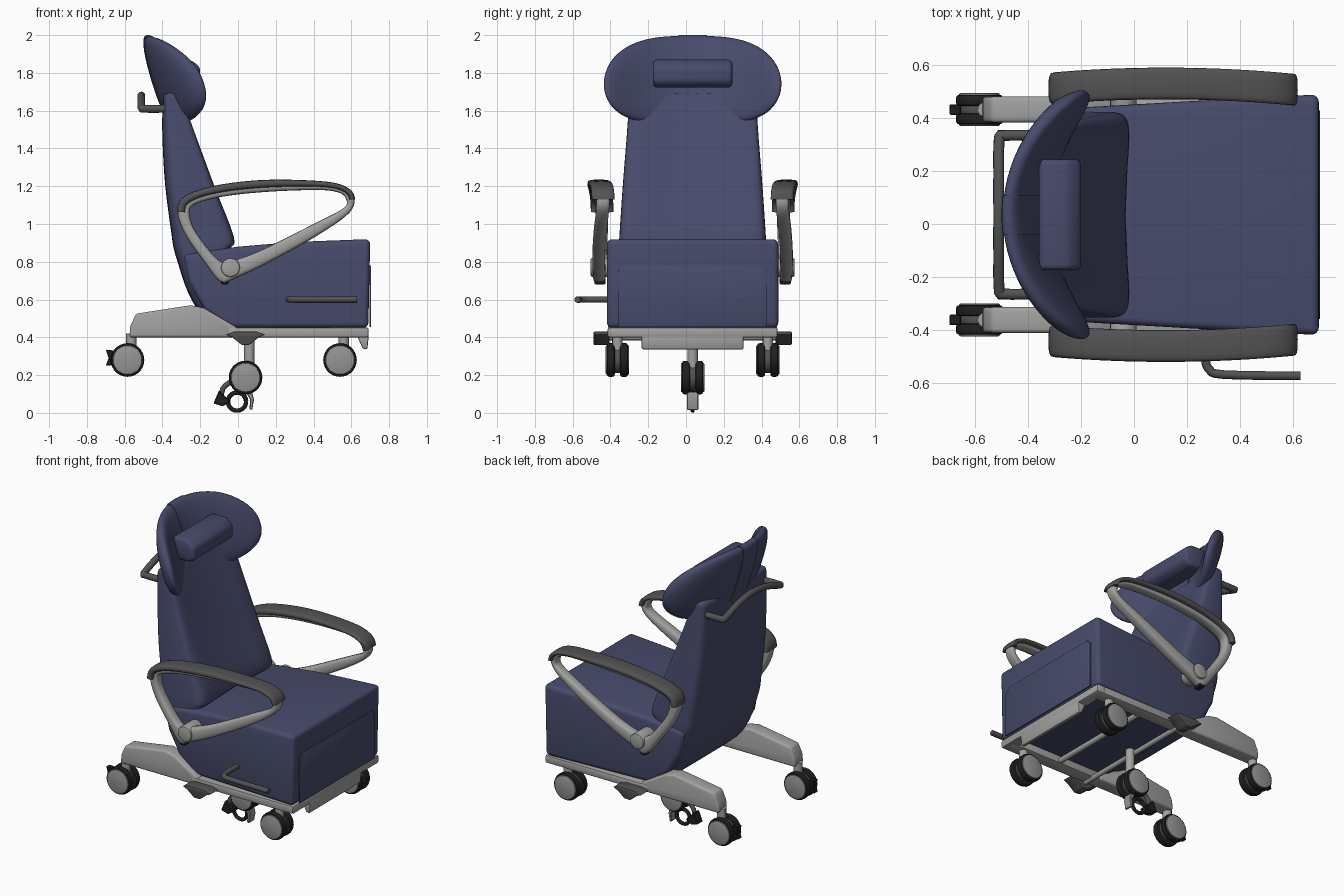
import bpy, bmesh, math
from mathutils import Vector

if "Cube" in bpy.data.objects:
    bpy.data.objects.remove(bpy.data.objects["Cube"])

CY = 0.035  # the chair's own centre line in y


def material(name, r, g, b):
    m = bpy.data.materials.new(name)
    m.diffuse_color = (r, g, b, 1)
    m.use_nodes = True
    m.node_tree.nodes["Principled BSDF"].inputs["Base Color"].default_value = m.diffuse_color
    return m


BLUE = material("blue upholstery", 0.064, 0.071, 0.148)
GREY = material("light grey frame", 0.36, 0.36, 0.355)
DARK = material("dark grey plastic", 0.085, 0.085, 0.085)
HUB = material("wheel grey", 0.30, 0.30, 0.30)
BLACK = material("black rubber", 0.014, 0.014, 0.014)


def finish(name, bm, mat, bevel=0, seg=3, angle=35):
    bmesh.ops.recalc_face_normals(bm, faces=bm.faces)
    if bevel:
        edges = [e for e in bm.edges if len(e.link_faces) == 2 and e.calc_face_angle(0) > 0.6]
        bmesh.ops.bevel(bm, geom=edges, offset=bevel, segments=seg, profile=0.5,
                        affect='EDGES', clamp_overlap=True)
    bmesh.ops.translate(bm, verts=bm.verts, vec=(0, CY, 0))
    me = bpy.data.meshes.new(name)
    bm.to_mesh(me)
    bm.free()
    me.shade_smooth()
    me.set_sharp_from_angle(angle=math.radians(angle))
    me.materials.append(mat)
    ob = bpy.data.objects.new(name, me)
    bpy.context.collection.objects.link(ob)
    return ob


def loft(name, rings, mat, cyclic=False, angle=50):
    bm = bmesh.new()
    vs = [[bm.verts.new(p) for p in r] for r in rings]
    n, m = len(vs), len(vs[0])
    for i in range(n if cyclic else n - 1):
        a, b = vs[i], vs[(i + 1) % n]
        for j in range(m):
            bm.faces.new((a[j], a[(j + 1) % m], b[(j + 1) % m], b[j]))
    if not cyclic:
        bm.faces.new(vs[0])
        bm.faces.new(vs[-1])
    return finish(name, bm, mat, angle=angle)


def prism(name, pts, y0, y1, mat, bevel=0.0, seg=3, width=None):
    """x-z profile extruded along y; width(x) optionally scales y."""
    w = width or (lambda x: 1)
    bm = bmesh.new()
    a = [bm.verts.new((x, y0 * w(x), z)) for x, z in pts]
    b = [bm.verts.new((x, y1 * w(x), z)) for x, z in pts]
    bm.faces.new(a)
    bm.faces.new(b)
    for i in range(len(pts)):
        j = (i + 1) % len(pts)
        bm.faces.new((a[i], a[j], b[j], b[i]))
    return finish(name, bm, mat, bevel, seg)


def box(name, x0, x1, y0, y1, z0, z1, mat, bevel=0.0, seg=3):
    return prism(name, [(x0, z0), (x1, z0), (x1, z1), (x0, z1)], y0, y1, mat, bevel, seg)


def disc(name, x, z, r, y0, y1, mat, bevel=0.008, n=28):
    pts = [(x + r * math.cos(k * math.tau / n), z + r * math.sin(k * math.tau / n)) for k in range(n)]
    return prism(name, pts, y0, y1, mat, bevel, 2)


def catmull(pts, steps, cyclic=False):
    pts = [Vector(p) for p in pts]
    n, out = len(pts), []
    get = (lambda i: pts[i % n]) if cyclic else (lambda i: pts[max(0, min(n - 1, i))])
    for i in range(n if cyclic else n - 1):
        p0, p1, p2, p3 = get(i - 1), get(i), get(i + 1), get(i + 2)
        for s in range(steps):
            t = s / steps
            out.append(0.5 * (2 * p1 + (p2 - p0) * t + (2 * p0 - 5 * p1 + 4 * p2 - p3) * t * t
                              + (3 * p1 - p0 - 3 * p2 + p3) * t ** 3))
    return out if cyclic else out + [pts[-1]]


def tube(name, pts, r, mat, smooth=1, n=10):
    pts = catmull(pts, smooth)
    rings, normal = [], None
    for i, p in enumerate(pts):
        t = (pts[min(i + 1, len(pts) - 1)] - pts[max(i - 1, 0)]).normalized()
        if normal is None:
            normal = t.orthogonal()
        normal = (normal - t * normal.dot(t)).normalized()
        b = t.cross(normal)
        rings.append([p + r * (normal * math.cos(k * math.tau / n) + b * math.sin(k * math.tau / n))
                      for k in range(n)])
    return loft(name, rings, mat)


def sq(v, e):
    return math.copysign(abs(v) ** e, v)


# seat block, narrower towards the back, with a front panel
seat_pts = [(-0.29, 0.84), (-0.26, 0.69), (-0.18, 0.55), (-0.05, 0.45), (0.69, 0.45),
            (0.70, 0.92), (0.30, 0.905), (0.0, 0.88)]
prism("seat", seat_pts, -0.455, 0.455, BLUE, 0.028, 4,
      width=lambda x: 1 - 0.12 * min(1, max(0, (0.65 - x) / 0.95)))
panel = bmesh.new()
pv = [panel.verts.new((0.696 + dx, y, z)) for dx in (0, 0.008)
      for y, z in ((-0.395, 0.455), (0.395, 0.455), (0.395, 0.75), (0.365, 0.78), (-0.365, 0.78), (-0.395, 0.75))]
panel.faces.new(pv[:6])
panel.faces.new(pv[6:])
for k in range(6):
    panel.faces.new((pv[k], pv[(k + 1) % 6], pv[6 + (k + 1) % 6], pv[6 + k]))
finish("seat_front_panel", panel, BLUE, 0.003, 2)

# backrest: stations of (z, back x, front x, half width)
stations = [(0.455, -0.09, -0.02, 0.30), (0.53, -0.20, 0.0, 0.36), (0.65, -0.27, 0.0, 0.385),
            (0.80, -0.32, -0.02, 0.39), (0.87, -0.34, -0.02, 0.39), (0.93, -0.35, 0.0, 0.388),
            (1.2, -0.385, -0.105, 0.37), (1.45, -0.40, -0.20, 0.35), (1.62, -0.40, -0.265, 0.338),
            (1.68, -0.395, -0.29, 0.332), (1.695, -0.37, -0.31, 0.31)]
rings = []
for z, xb, xf, w in catmull(stations, 4):
    ring = []
    for k in range(48):
        a = k * math.tau / 48
        u, v = sq(math.cos(a), 0.3), sq(math.sin(a), 0.38)
        x = (xb + xf) / 2 + (xf - xb) / 2 * u
        if u > 0:  # hollow front
            x -= 0.035 * u * (1 - v * v)
        ring.append((x, w * v, z))
    rings.append(ring)
loft("backrest", rings, BLUE, angle=60)


# winged headrest and the strap over its middle
def headrest(name, s0, s1, count, grow):
    rings = []
    for i in range(count):
        s = s0 + (s1 - s0) * i / (count - 1)
        f = math.sin(s)
        hi = 1.74 + (0.256 + grow) * math.sqrt(max(0.004, 1 - abs(f) ** 3))
        lo = 1.74 - (0.21 + grow) * math.sqrt(max(0.004, 1 - f ** 4))
        th = (0.048 + 0.018 * f * f) * math.sqrt(max(0.03, 1 - f ** 10)) + grow
        ring = []
        for k in range(28):
            a = k * math.tau / 28
            z = (hi + lo) / 2 + (hi - lo) / 2 * sq(math.cos(a), 0.9)
            x = -0.40 + 0.20 * f * f - 0.3 * (z - 1.74) + th * sq(math.sin(a), 0.75)
            ring.append((x, 0.47 * f, z))
        rings.append(ring)
    loft(name, rings, BLUE, angle=60)


headrest("headrest", -1.53, 1.53, 41, 0)
headrest("headrest_strap", -0.16, 0.16, 7, 0.005)
prism("neck_pillow", [(-0.36, 1.73), (-0.245, 1.72), (-0.20, 1.75), (-0.20, 1.83), (-0.25, 1.87), (-0.36, 1.87)],
      -0.21, 0.21, BLUE, 0.022, 3)

# armrest loops: outer x, z then inner x, z around the loop
loop = [(-.32, 1.065, -.256, 1.06), (-.28, 1.145, -.225, 1.105), (-.12, 1.2, -.08, 1.145),
        (.14, 1.23, .15, 1.17), (.43, 1.225, .42, 1.18), (.56, 1.2, .53, 1.167),
        (.615, 1.145, .57, 1.135), (.59, 1.06, .56, 1.085), (.43, .945, .40, 1.0),
        (.17, .80, .13, .865), (-.02, .71, -.03, .805), (-.09, .69, -.07, .795),
        (-.18, .80, -.13, .835), (-.28, .945, -.23, .97)]


def arm_ring(p, side, half, u0, u1):
    ox, oz, ix, iz = p
    ring = []
    for k in range(16):
        a = k * math.tau / 16
        u = u0 + (u1 - u0) * (0.5 + 0.5 * sq(math.cos(a), 0.6))
        x, z = ox + (ix - ox) * u, oz + (iz - oz) * u
        mid = 0.497 - 0.10 * (x - 0.12) ** 2
        ring.append((x, side * (mid + half * sq(math.sin(a), 0.6)), z))
    return ring


for side, tag in ((1, "left"), (-1, "right")):
    path = catmull(loop, 5, True)
    loft("arm_frame_" + tag, [arm_ring(p, side, 0.034, 0.0, 1.0) for p in path], GREY, True)
    loft("arm_pad_" + tag, [arm_ring(p, side, 0.06, -0.06, 0.62) for p in path[:32]], DARK)
    disc("arm_pivot_" + tag, -0.04, 0.77, 0.05, side * 0.40, side * 0.54, GREY)
    box("arm_latch_" + tag, -0.09, -0.05, side * 0.46, side * 0.52, 0.68, 0.72, BLACK, 0.008, 2)

    # base: back leg, side rail, brake pedal
    prism("back_leg_" + tag, [(-.575, .40), (-.57, .46), (-.54, .525), (-.25, .57), (-.18, .555), (0, .45), (0, .40)],
          side * 0.35, side * 0.447, GREY, 0.014, 3)
    box("side_rail_" + tag, -0.05, 0.69, side * 0.36, side * 0.45, 0.40, 0.452, GREY, 0.01, 2)
    prism("brake_pedal_" + tag, [(-.065, .415), (-.03, .40), (.02, .36), (.06, .36), (.11, .40), (.145, .415),
                                 (.10, .43), (-.02, .43)], side * 0.44, side * 0.525, DARK, 0.006, 2)

# base cross members
box("front_rail", 0.62, 0.692, -0.45, 0.45, 0.40, 0.452, GREY, 0.01, 2)
prism("front_bumper", [(.63, .41), (.692, .41), (.685, .335), (.66, .34)], -0.27, 0.27, GREY, 0.008, 2)
tube("brake_bar", [(0.04, -0.5, 0.40), (0.04, 0.5, 0.40)], 0.016, GREY)
tube("cross_bar", [(0.30, -0.4, 0.42), (0.30, 0.4, 0.42)], 0.018, GREY)


# twin wheel casters
def caster(name, x, y, z, lock):
    for s in (-1, 1):
        disc(name + "_tyre", x, z, 0.089, y + s * 0.014, y + s * 0.056, BLACK, 0.012)
        disc(name + "_hub", x, z, 0.077, y + s * 0.05, y + s * 0.062, HUB, 0.005)
    disc(name + "_core", x, z, 0.07, y - 0.02, y + 0.02, DARK)
    tube(name + "_stem", [(x + 0.02, y, z), (x + 0.02, y, 0.42)], 0.028, GREY)
    if lock:
        prism(name + "_lock", [(x - .07, z + .05), (x - .115, z + .055), (x - .10, z + .01),
                               (x - .115, z - .03), (x - .07, z - .03)], y - 0.02, y + 0.02, BLACK, 0.004, 1)


for y in (-0.398, 0.398):
    caster("back_caster", -0.585, y, 0.28, True)
    caster("front_caster", 0.54, y, 0.28, False)
caster("centre_wheel", 0.04, 0, 0.187, False)

# steering pedal below the centre wheel
ring_pts = [(0.048 * math.cos(a) - 0.005, 0, 0.06 + 0.048 * math.sin(a))
            for a in (k * math.tau / 20 for k in range(21))]
tube("pedal_ring", ring_pts, 0.012, BLACK, 1, 8)
tube("pedal_arm", [(-0.03, 0, 0.17), (-0.08, 0, 0.13), (-0.09, 0, 0.06)], 0.014, DARK, 3)
prism("pedal_tip", [(-.13, .05), (-.10, .12), (-.04, .06), (-.08, .035)], -0.03, 0.03, BLACK, 0.005, 1)
prism("pedal_tab", [(.04, .11), (.075, .11), (.085, .07), (.075, .015), (.06, .02), (.065, .07)],
      -0.03, 0.03, HUB, 0.004, 1)

# arched push handle behind the back
bar = [(-0.38, -0.30, 1.61), (-0.49, -0.30, 1.61), (-0.51, -0.285, 1.615), (-0.512, -0.15, 1.66), (-0.512, 0, 1.68),
       (-0.512, 0.15, 1.66), (-0.51, 0.285, 1.615), (-0.49, 0.30, 1.61), (-0.38, 0.30, 1.61)]
tube("push_handle", bar, 0.021, DARK, 4)

# side release lever
tube("release_lever", [(0.27, -0.42, 0.60), (0.27, -0.54, 0.60), (0.285, -0.585, 0.60), (0.34, -0.605, 0.60),
                       (0.63, -0.61, 0.60)], 0.017, DARK, 4)
